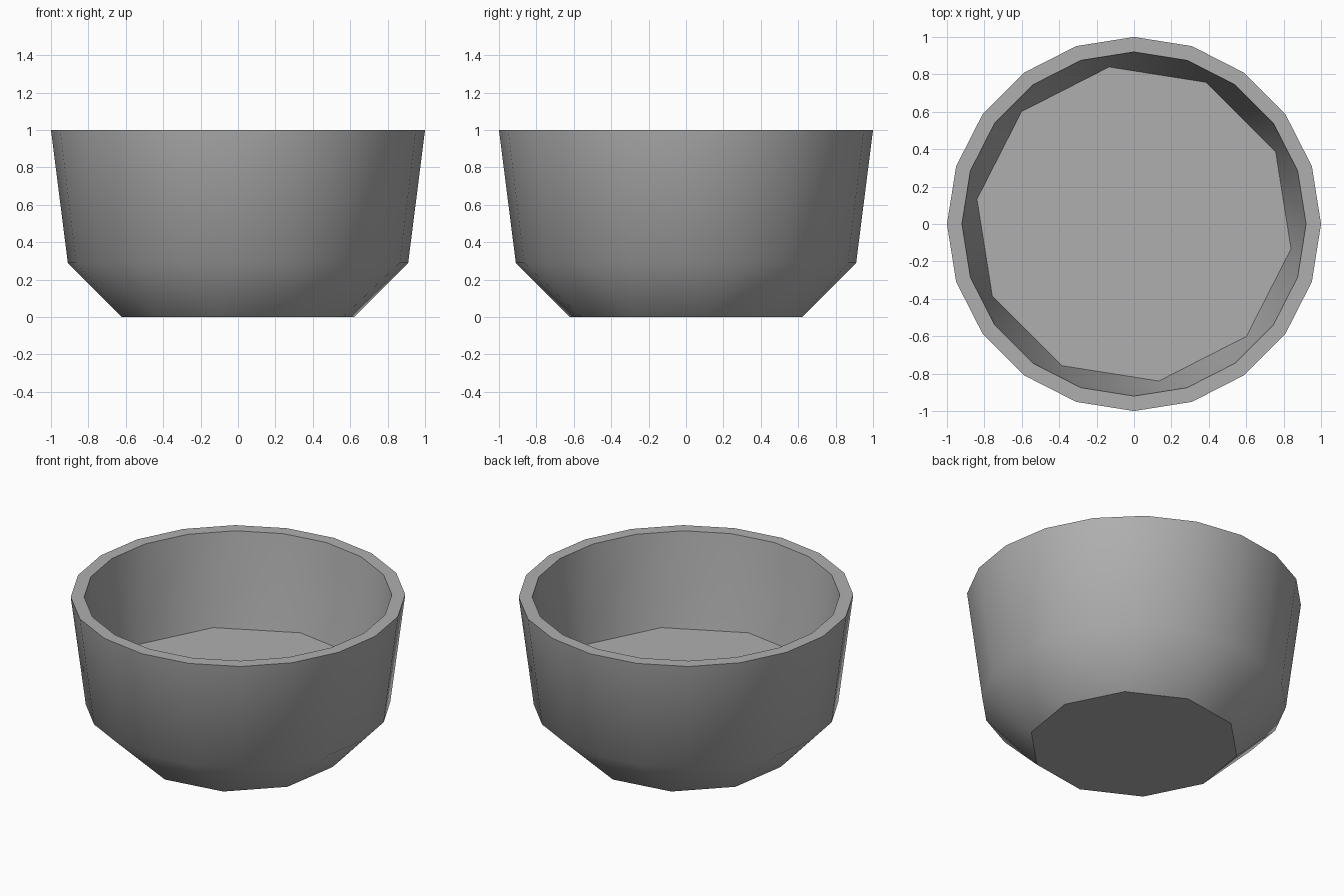
import bpy, bmesh
from math import cos, sin, radians

if "Cube" in bpy.data.objects:
    bpy.data.objects.remove(bpy.data.objects["Cube"])

bm = bmesh.new()


def ring(radius, z, count, start=0):
    step = 360 / count
    return [bm.verts.new((radius * cos(radians(start + i * step)),
                          radius * sin(radians(start + i * step)), z))
            for i in range(count)]


def band(a, b):
    # quads between two rings of equal count
    n = len(a)
    return [bm.faces.new((a[i], a[(i + 1) % n], b[(i + 1) % n], b[i]))
            for i in range(n)]


def halving_band(big, small, shift):
    # alternating triangles and quads from 20 sides to 10
    n, m = len(big), len(small)
    for k in range(m):
        p = [big[(2 * k + shift + j) % n] for j in range(3)]
        q, r = small[k], small[(k + 1) % m]
        bm.faces.new((p[0], p[1], q))
        bm.faces.new((p[1], p[2], r, q))


# outer shell, rim and inner wall
rim_out = ring(1.0, 1.0, 20)
belly = ring(0.91, 0.29, 20)
foot = ring(0.63, 0.0, 10, 9)
rim_in = ring(0.92, 1.0, 20)
floor = ring(0.85, 0.40, 10, 27)

flat = band(rim_out, rim_in)
band(belly, rim_out)
halving_band(belly, foot, 0)
halving_band(rim_in, floor, 1)
flat += [bm.faces.new(foot), bm.faces.new(floor)]

# smooth walls, crisp edges around the flat faces
for f in bm.faces:
    f.smooth = True
for f in flat:
    f.smooth = False
    for e in f.edges:
        e.smooth = False
bmesh.ops.recalc_face_normals(bm, faces=bm.faces[:])

mesh = bpy.data.meshes.new("bowl")
bm.to_mesh(mesh)
bm.free()

# dark grey finish
grey = bpy.data.materials.new("dark_grey")
grey.diffuse_color = (0.43, 0.43, 0.43, 1)
grey.use_nodes = True
grey.node_tree.nodes["Principled BSDF"].inputs["Base Color"].default_value = grey.diffuse_color
mesh.materials.append(grey)

bowl = bpy.data.objects.new("bowl", mesh)
bpy.context.collection.objects.link(bowl)
